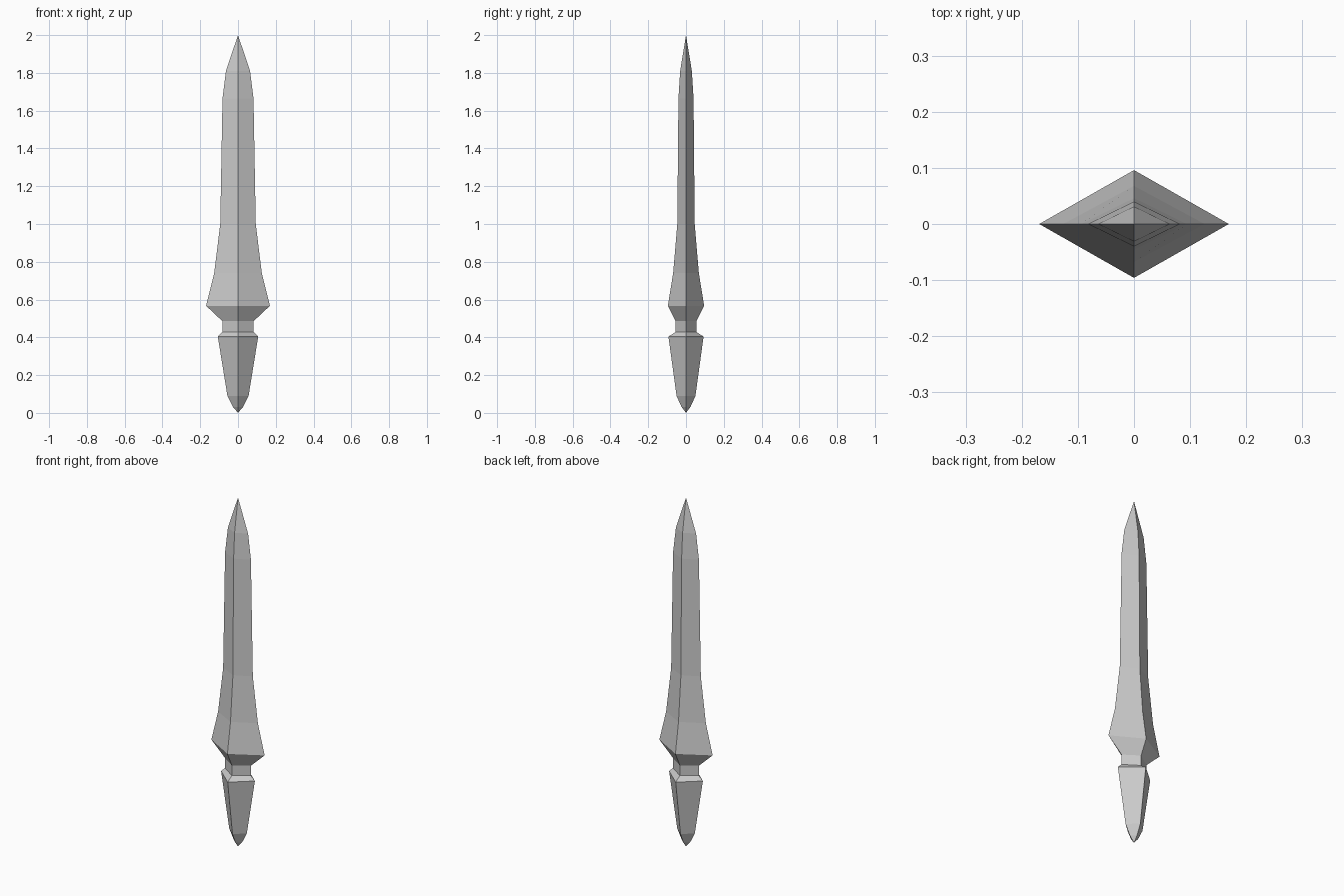
import bpy, bmesh

if "Cube" in bpy.data.objects:
    bpy.data.objects.remove(bpy.data.objects["Cube"])


def diamond_loft(name, stations):
    """Loft four-sided diamond rings (z, half width x, half depth y); zero width = point."""
    bm = bmesh.new()
    rings = []
    for z, a, b in stations:
        if a == 0:
            rings.append([bm.verts.new((0, 0, z))] * 4)
        else:
            rings.append([bm.verts.new(p) for p in
                          ((a, 0, z), (0, b, z), (-a, 0, z), (0, -b, z))])
    for lo, hi in zip(rings, rings[1:]):
        for i in range(4):
            j = (i + 1) % 4
            corners = dict.fromkeys((lo[i], lo[j], hi[j], hi[i]))
            bm.faces.new(list(corners))
    mesh = bpy.data.meshes.new(name)
    bm.to_mesh(mesh)
    bm.free()
    obj = bpy.data.objects.new(name, mesh)
    bpy.context.collection.objects.link(obj)
    return obj


# Rings shared by neighbouring parts, so the joints are seamless
shoulder = (0.567, 0.169, 0.096)
neck_top = (0.486, 0.083, 0.056)
neck_bottom = (0.428, 0.083, 0.056)

# Tapered grip with a rounded point at the base
diamond_loft("grip", [(0.0, 0, 0), (0.032, 0.027, 0.024), (0.09, 0.056, 0.05),
                      (0.404, 0.107, 0.093), neck_bottom])
# Narrow neck between grip and guard
diamond_loft("neck", [neck_bottom, neck_top])
# Flared guard under the blade
diamond_loft("guard", [neck_top, shoulder])
# Long ridged blade
diamond_loft("blade", [shoulder, (0.74, 0.126, 0.068), (1.0, 0.094, 0.046),
                       (1.665, 0.082, 0.040), (1.81, 0.064, 0.031), (2.0, 0, 0)])
